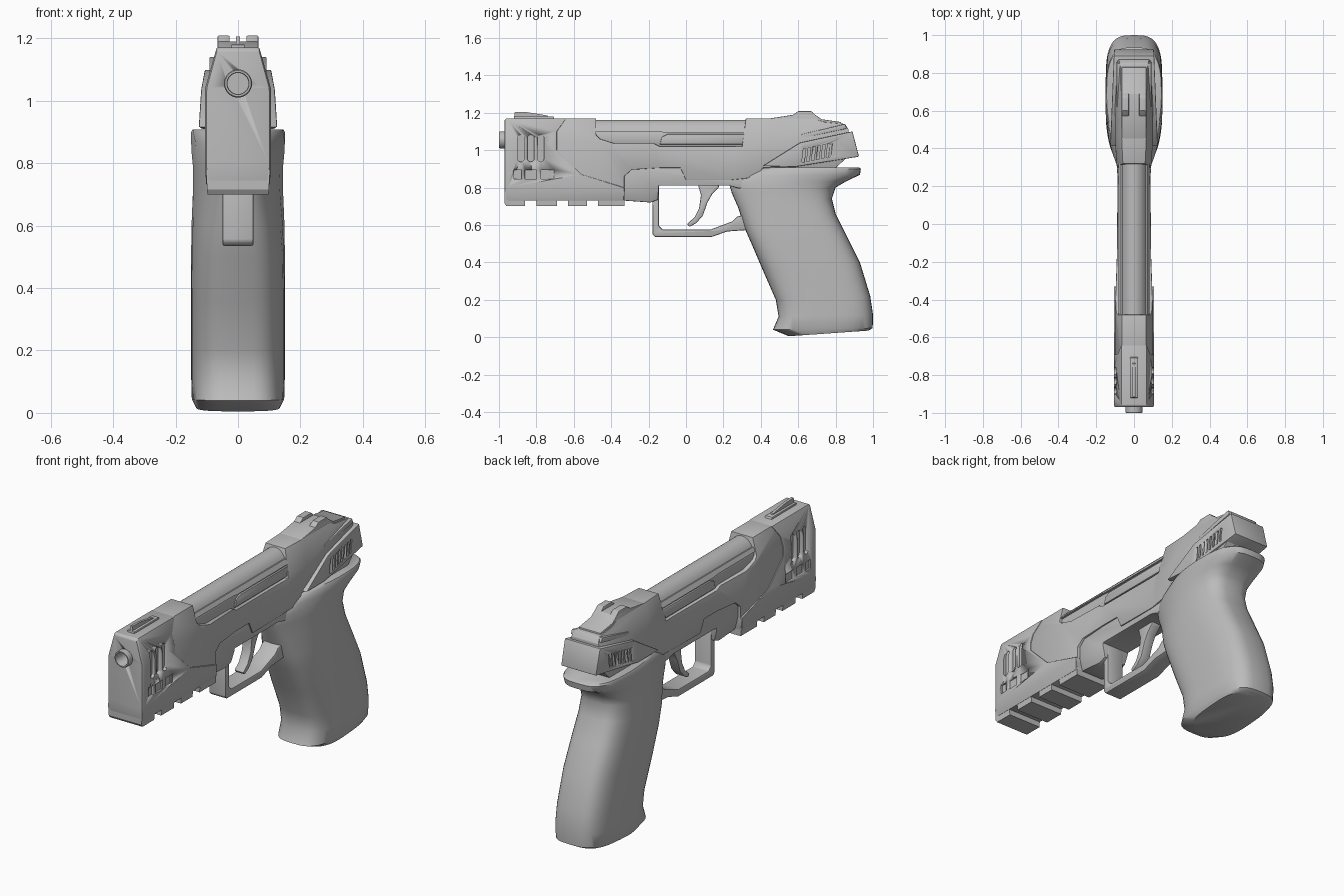
import bpy, bmesh, math
from mathutils import Vector, Matrix

grey = bpy.data.materials.new("gunmetal grey")
grey.diffuse_color = (0.5, 0.5, 0.5, 1)


def lerp(table, t):
    """Piecewise linear lookup."""
    if t <= table[0][0]:
        return table[0][1]
    for (a, u), (b, v) in zip(table, table[1:]):
        if t <= b:
            return u + (v - u) * (t - a) / (b - a)
    return table[-1][1]


def finish(name, bm, bevel=0, angle=30):
    bmesh.ops.recalc_face_normals(bm, faces=bm.faces)
    me = bpy.data.meshes.new(name)
    bm.to_mesh(me)
    bm.free()
    me.materials.append(grey)
    ob = bpy.data.objects.new(name, me)
    bpy.context.collection.objects.link(ob)
    bpy.ops.object.select_all(action='DESELECT')
    ob.select_set(True)
    bpy.context.view_layer.objects.active = ob
    if bevel:
        m = ob.modifiers.new("bevel", 'BEVEL')
        m.width = bevel
        m.segments = 2
        m.limit_method = 'ANGLE'
        m.angle_limit = math.radians(35)
        bpy.ops.object.modifier_apply(modifier=m.name)
    bpy.ops.object.shade_smooth_by_angle(angle=math.radians(angle))
    return ob


def slab(name, pts, width, zcuts=(), ycuts=(), bevel=0, cx=0):
    """Side profile (y, z) given thickness; width is a number or f(y, z)."""
    bm = bmesh.new()
    face = bm.faces.new([bm.verts.new((-1, y, z)) for y, z in pts])
    ext = bmesh.ops.extrude_face_region(bm, geom=[face])['geom']
    bmesh.ops.translate(bm, vec=(2, 0, 0),
                        verts=[g for g in ext if isinstance(g, bmesh.types.BMVert)])
    for axis, cuts in ((1, ycuts), (2, zcuts)):
        for c in cuts:
            co, no = Vector((0, 0, 0)), Vector((0, 0, 0))
            co[axis], no[axis] = c, 1
            bmesh.ops.bisect_plane(bm, geom=bm.verts[:] + bm.edges[:] + bm.faces[:],
                                   plane_co=co, plane_no=no)
    for v in bm.verts:
        w = width(v.co.y, v.co.z) if callable(width) else width
        v.co.x = cx + v.co.x * w
    return finish(name, bm, bevel)


def loft(name, rings, angle=50):
    """Skin closed rings of equal length and cap both ends."""
    bm = bmesh.new()
    vs = [[bm.verts.new(p) for p in r] for r in rings]
    n = len(vs[0])
    for a, b in zip(vs, vs[1:]):
        for i in range(n):
            bm.faces.new((a[i], a[(i + 1) % n], b[(i + 1) % n], b[i]))
    bm.faces.new(vs[0])
    bm.faces.new(vs[-1])
    return finish(name, bm, 0, angle)


def ring_y(y, rx, rz, cz, n=32):
    return [(rx * math.cos(2 * math.pi * i / n), y, cz + rz * math.sin(2 * math.pi * i / n))
            for i in range(n)]


def cut(ob, cutters):
    """Subtract each cutter and delete it."""
    for c in cutters:
        c.hide_render = True
        m = ob.modifiers.new("cut", 'BOOLEAN')
        m.object = c
        m.operation = 'DIFFERENCE'
        m.solver = 'EXACT'
        bpy.context.view_layer.objects.active = ob
        bpy.ops.object.modifier_apply(modifier=m.name)
        bpy.data.objects.remove(c)


def slot(y, z, w, h, x, tilt=0, rounded=False):
    """Pair of side pockets, from half-width x outward."""
    out = []
    if rounded:
        r = w / 2
        pts = [(r * math.cos(a), s * (h / 2 - r) + r * math.sin(a))
               for s, a0 in ((1, 0), (-1, math.pi))
               for a in [a0 + math.pi * k / 6 for k in range(7)]]
    else:
        pts = [(-w / 2, -h / 2), (w / 2, -h / 2), (w / 2, h / 2), (-w / 2, h / 2)]
    c, s = math.cos(tilt), math.sin(tilt)
    pts = [(y + a * c - b * s, z + a * s + b * c) for a, b in pts]
    for side in (-1, 1):
        out.append(slab("cutter", pts, 0.05, cx=side * (x + 0.05)))
    return out


# Shared cross-section: width by height, scaled along the length
WZ = [(0.70, 0.098), (0.80, 0.104), (1.04, 0.103), (1.17, 0.067)]
SY = [(-0.45, 0.97), (-0.15, 0.87), (0.25, 0.84), (0.45, 0.98), (0.85, 0.98)]

# Front shroud with vents and bore
shroud = slab("front_shroud",
              [(-0.97, 0.74), (-0.95, 0.73), (-0.33, 0.73), (-0.33, 0.80), (-0.56, 0.87), (-0.69, 1.00),
               (-0.69, 1.10), (-0.64, 1.17), (-0.96, 1.17), (-0.97, 1.16)],
              lambda y, z: lerp(WZ, z) * (1.02 if y > -0.955 else 0.98), (0.80, 1.04),
              (-0.955,), 0.004)
vents = []
for y in (-0.883, -0.83, -0.777):
    vents += slot(y, 1.01, 0.036, 0.145, 0.088, 0, True)
for y, w in ((-0.90, 0.04), (-0.83, 0.06), (-0.74, 0.07)):
    vents += slot(y, 0.87, w, 0.05, 0.096)
vents.append(loft("cutter", [ring_y(-1.1, 0.04, 0.04, 1.055), ring_y(-0.8, 0.04, 0.04, 1.055)]))
cut(shroud, vents)

# Muzzle tube
loft("muzzle", [ring_y(y, r, r, 1.055) for y, r in
                ((-0.80, 0.045), (-0.995, 0.045), (-1.0, 0.042), (-1.0, 0.036),
                 (-0.995, 0.034), (-0.82, 0.034))], 30)

# Accessory rail with notches
rail = [(-0.97, 0.78), (-0.97, 0.715), (-0.96, 0.70)]
for a, b in ((-0.86, -0.80), (-0.69, -0.63), (-0.53, -0.47)):
    rail += [(a, 0.70), (a, 0.733), (b, 0.733), (b, 0.70)]
rail += [(-0.33, 0.70), (-0.33, 0.78)]
slab("accessory_rail", rail, lambda y, z: lerp(WZ, z))

# Receiver and rear slide
slab("receiver",
     [(-0.72, 0.76), (-0.33, 0.76), (-0.33, 0.86), (-0.29, 0.895), (-0.14, 0.905), (-0.03, 0.905),
      (0.0, 0.84), (0.24, 0.84), (0.38, 0.855), (0.41, 0.905), (0.80, 0.905), (0.86, 0.96),
      (0.87, 1.11), (0.85, 1.14), (0.74, 1.15), (0.68, 1.17), (0.32, 1.17), (0.30, 1.02),
      (-0.14, 1.02), (-0.17, 1.035), (-0.38, 1.035), (-0.46, 1.06), (-0.48, 1.08), (-0.48, 1.17),
      (-0.72, 1.17)],
     lambda y, z: lerp(WZ, z) * lerp(SY, y), (0.80, 1.04), (-0.45, -0.15, 0.25, 0.45), 0.003)

# Rounded barrel cover and the long bar in its side recess
loft("barrel_cover", [ring_y(-0.5, 0.076, 0.10, 1.062, 40), ring_y(0.34, 0.076, 0.10, 1.062, 40)])
slab("side_bar", [(-0.14, 1.03), (0.31, 1.03), (0.315, 1.04), (0.315, 1.085), (-0.10, 1.085), (-0.13, 1.07)],
     0.083, bevel=0.005)
slab("slide_rib", [(-0.48, 1.10), (-0.16, 1.10), (-0.12, 1.095), (0.32, 1.095), (0.32, 1.12), (-0.48, 1.12)],
     lambda y, z: 0.082 if z < 1.11 else 0.068)

# Lower frame
slab("lower_frame",
     [(-0.33, 0.73), (-0.19, 0.72), (-0.15, 0.735), (-0.145, 0.81), (0.23, 0.81), (0.34, 0.78),
      (0.42, 0.80), (0.42, 0.92), (-0.33, 0.92)],
     lambda y, z: 0.083 if z > 0.80 else 0.066, (0.80,), (), 0.004)

# Trigger guard
slab("trigger_guard",
     [(-0.18, 0.82), (-0.18, 0.55), (-0.165, 0.535), (0.135, 0.535), (0.22, 0.565), (0.36, 0.575), (0.34, 0.66),
      (0.275, 0.645), (0.25, 0.62), (0.13, 0.575), (-0.125, 0.575), (-0.145, 0.595), (-0.145, 0.82)],
     0.05, bevel=0.007)

# Trigger
slab("trigger",
     [(0.06, 0.83), (0.18, 0.83), (0.175, 0.80), (0.14, 0.765), (0.115, 0.72), (0.09, 0.65), (0.055, 0.61), (0.02, 0.59),
      (0.005, 0.605), (0.045, 0.64), (0.07, 0.69), (0.08, 0.76)], 0.028, bevel=0.006)

# Grip: front y, front z, back y, back z, half width, front taper
rings = []
for fy, fz, by, bz, hw, tp in (
        (0.55, 0.005, 0.975, 0.035, 0.135, 1), (0.465, 0.04, 0.998, 0.048, 0.148, 1),
        (0.495, 0.11, 1.0, 0.12, 0.15, 1), (0.48, 0.20, 0.985, 0.22, 0.15, 1),
        (0.41, 0.36, 0.93, 0.40, 0.15, 1), (0.35, 0.50, 0.855, 0.55, 0.15, 0.95),
        (0.31, 0.59, 0.80, 0.66, 0.148, 0.85), (0.28, 0.69, 0.78, 0.74, 0.144, 0.72),
        (0.245, 0.77, 0.80, 0.80, 0.144, 0.64), (0.23, 0.82, 0.86, 0.835, 0.148, 0.60),
        (0.25, 0.86, 0.93, 0.868, 0.15, 0.60), (0.38, 0.90, 0.935, 0.90, 0.15, 0.85),
        (0.42, 0.908, 0.925, 0.908, 0.145, 0.9)):
    ring = []
    for i in range(40):
        a = 2 * math.pi * i / 40
        c, s = math.cos(a), math.sin(a)
        t = 0.5 + 0.5 * math.copysign(abs(c) ** 0.65, c)
        x = hw * math.copysign(abs(s) ** 0.6, s) * lerp([(0, tp), (0.45, 1)], t)
        ring.append((x, fy + (by - fy) * t, fz + (bz - fz) * t))
    rings.append(ring)
loft("grip", rings, 45)

# Flared rear block with slanted grip slots
block = slab("rear_block", [(0.41, 0.915), (0.61, 1.04), (0.89, 1.10), (0.925, 0.965), (0.58, 0.91)],
             lambda y, z: 0.126 - 0.04 * (y - 0.41), bevel=0.005)
cuts = []
for i in range(8):
    y = 0.63 + 0.026 * i
    cuts += slot(y, 0.972 + 0.19 * (y - 0.63), 0.013, 0.075, 0.104, -0.12)
cut(block, cuts)
slab("rear_band", [(0.60, 1.06), (0.86, 1.115), (0.85, 1.14), (0.62, 1.085)], 0.092, bevel=0.003)

# Rear sight
slab("rear_sight_base",
     [(0.42, 1.15), (0.42, 1.165), (0.58, 1.19), (0.69, 1.19), (0.725, 1.165), (0.83, 1.15), (0.83, 1.13)],
     0.066, bevel=0.004)
for side, label in ((-1, "left"), (1, "right")):
    slab("rear_sight_ear_" + label,
         [(0.56, 1.18), (0.60, 1.208), (0.67, 1.208), (0.70, 1.18)], 0.019, bevel=0.003, cx=side * 0.046)

# Front sight
slab("front_sight_base", [(-0.92, 1.16), (-0.92, 1.18), (-0.71, 1.18), (-0.70, 1.16)], 0.021, bevel=0.003)
slab("front_sight_blade", [(-0.92, 1.17), (-0.915, 1.205), (-0.85, 1.203), (-0.74, 1.185), (-0.73, 1.17)], 0.007)
